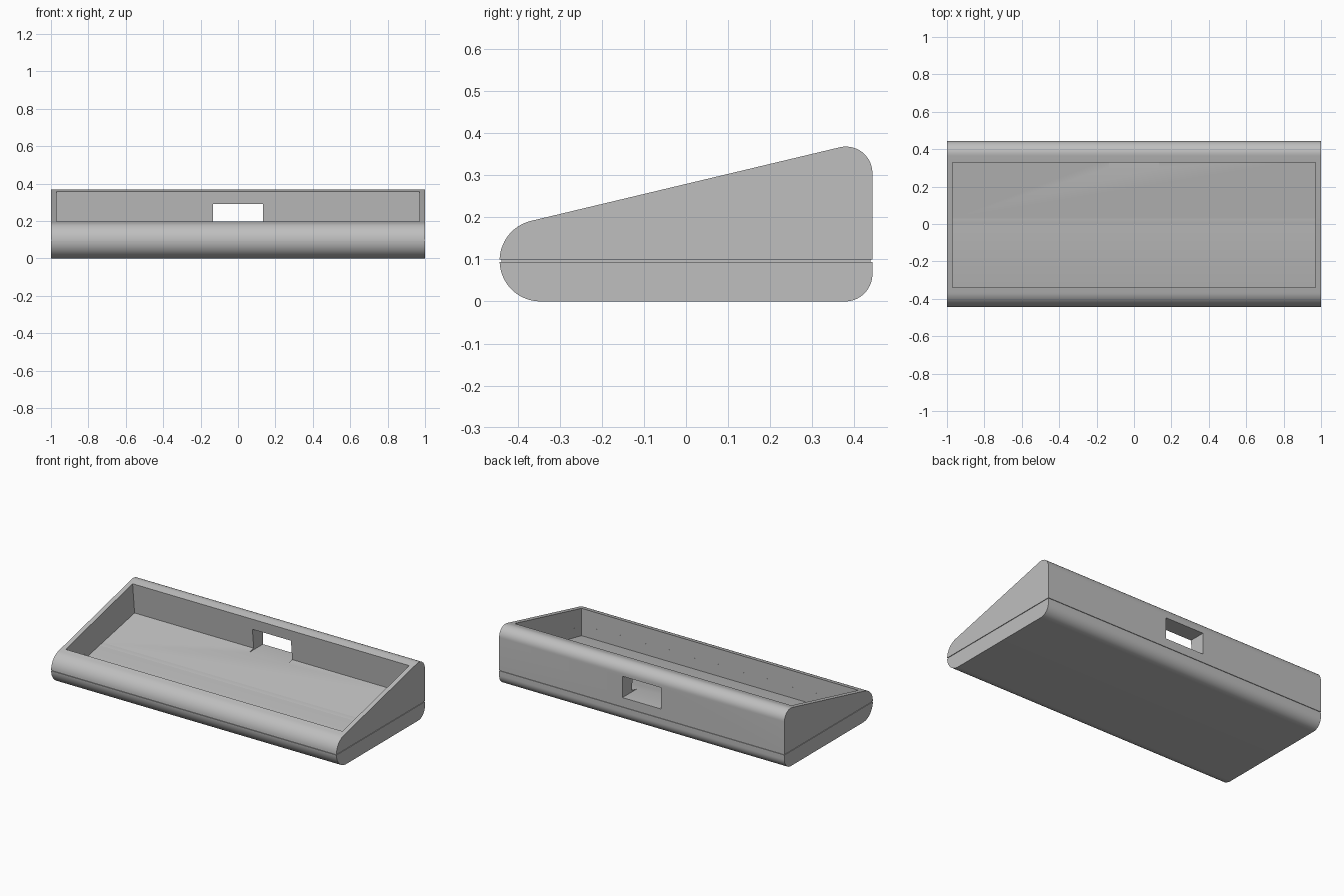
import bpy, bmesh, math

if "Cube" in bpy.data.objects:
    bpy.data.objects.remove(bpy.data.objects["Cube"])

grey = bpy.data.materials.new("plain grey")
grey.diffuse_color = (0.52, 0.52, 0.52, 1)
grey.use_nodes = True
grey.node_tree.nodes["Principled BSDF"].inputs["Base Color"].default_value = grey.diffuse_color

SEAM_LOW, SEAM_HIGH, GROOVE = 0.094, 0.100, 0.004
SLOPE = math.degrees(math.atan(0.24))


def arc(cy, cz, r, start, end, steps=14):
    """Points of a circular arc in the side (y, z) plane."""
    angles = [math.radians(start + (end - start) * i / steps) for i in range(steps + 1)]
    return [(cy + r * math.cos(a), cz + r * math.sin(a)) for a in angles]


def extrude_profile(name, profile, half_width):
    """Extrude a side profile along x, centred on x = 0."""
    bm = bmesh.new()
    face = bm.faces.new([bm.verts.new((-half_width, y, z)) for y, z in profile])
    ext = bmesh.ops.extrude_face_region(bm, geom=[face])
    verts = [g for g in ext["geom"] if isinstance(g, bmesh.types.BMVert)]
    bmesh.ops.translate(bm, verts=verts, vec=(2 * half_width, 0, 0))
    bmesh.ops.recalc_face_normals(bm, faces=bm.faces)
    mesh = bpy.data.meshes.new(name)
    bm.to_mesh(mesh)
    bm.free()
    mesh.materials.append(grey)
    obj = bpy.data.objects.new(name, mesh)
    bpy.context.collection.objects.link(obj)
    return obj


def cut(obj, cutter):
    mod = obj.modifiers.new("cut", "BOOLEAN")
    mod.operation = "DIFFERENCE"
    mod.solver = "EXACT"
    mod.object = cutter
    bpy.context.view_layer.objects.active = obj
    bpy.ops.object.modifier_apply(modifier=mod.name)


# Sloped upper shell: rounded back edge, inclined top, rounded front
top_profile = (arc(0.380, 0.305, 0.063, 0, 90 + SLOPE)
               + arc(-0.346, 0.097, 0.097, 90 + SLOPE, 178.2)
               + [(0.443, SEAM_HIGH)])
top_shell = extrude_profile("top_shell", top_profile, 1.0)

# Lower tray with rounded front and back edges
bottom_profile = (arc(-0.346, 0.097, 0.097, 181.8, 270)
                  + arc(0.378, 0.065, 0.065, 270, 360)
                  + [(0.443, SEAM_LOW)])
bottom_shell = extrude_profile("bottom_shell", bottom_profile, 1.0)

# Slightly recessed strip that forms the seam groove
inset = 0.443 - GROOVE
seam = extrude_profile("seam_strip", [(-inset, SEAM_LOW), (inset, SEAM_LOW),
                                      (inset, SEAM_HIGH), (-inset, SEAM_HIGH)], 1.0 - GROOVE)

# Open recess with a sloping floor, and the slot through the back wall
recess = extrude_profile("recess_cutter", [(-0.34, 0.025), (0.35, 0.165),
                                           (0.315, 0.50), (-0.34, 0.50)], 0.97)
slot = extrude_profile("slot_cutter", [(0.25, 0.155), (0.60, 0.155),
                                       (0.60, 0.29), (0.25, 0.29)], 0.135)
for part in (top_shell, bottom_shell, seam):
    cut(part, recess)
cut(top_shell, slot)
for helper in (recess, slot):
    bpy.data.objects.remove(helper)

# Smooth rounded edges, crisp corners
for part in (top_shell, bottom_shell, seam):
    bpy.ops.object.select_all(action="DESELECT")
    part.select_set(True)
    bpy.context.view_layer.objects.active = part
    bpy.ops.object.shade_smooth_by_angle(angle=math.radians(30))
